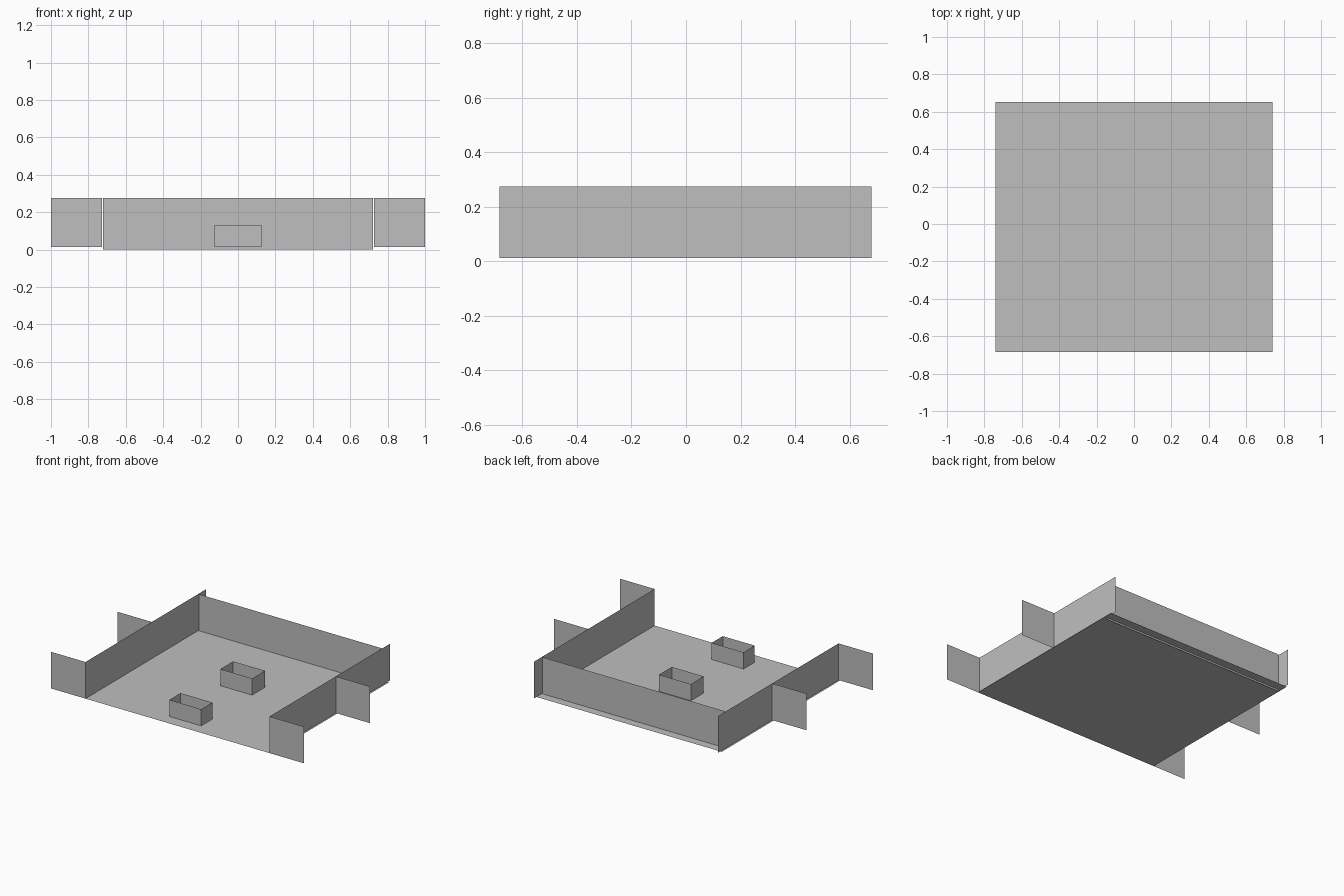
import bpy

cube = bpy.data.objects.get("Cube")
if cube:
    bpy.data.objects.remove(cube, do_unlink=True)

grey = bpy.data.materials.new("plain_grey")
grey.use_nodes = True
grey.diffuse_color = (0.52, 0.52, 0.52, 1)
grey.node_tree.nodes["Principled BSDF"].inputs["Base Color"].default_value = (0.52, 0.52, 0.52, 1)

FLOOR, TOP = 0.013, 0.275
WALL_X, FRONT, MIDDLE, BACK = 0.728, -0.684, 0.066, 0.68


def make(name, verts, faces):
    mesh = bpy.data.meshes.new(name)
    mesh.from_pydata(verts, [], faces)
    mesh.materials.append(grey)
    obj = bpy.data.objects.new(name, mesh)
    bpy.context.collection.objects.link(obj)
    return obj


def panels(name, path, low, high, closed=False):
    """Upright sheet that follows a path on the ground."""
    n = len(path)
    verts = [(x, y, z) for z in (low, high) for x, y in path]
    count = n if closed else n - 1
    faces = [(i, (i + 1) % n, (i + 1) % n + n, i + n) for i in range(count)]
    return make(name, verts, faces)


# Floor sheet
make("floor", [(-0.74, FRONT, FLOOR), (0.74, FRONT, FLOOR),
               (0.74, 0.652, FLOOR), (-0.74, 0.652, FLOOR)], [(0, 1, 2, 3)])

# Back wall, reaching slightly below the floor
panels("back_wall", [(0.722, 0.59), (-0.722, 0.59)], 0, TOP)

# Side walls and the wings that stick out from them
for side, s in (("left", 1), ("right", -1)):
    panels(side + "_side_wall", [(s * WALL_X, y) for y in (FRONT, MIDDLE, BACK)], FLOOR, TOP)
    for place, y in (("front", FRONT), ("middle", MIDDLE)):
        panels(f"{side}_{place}_wing", [(s * WALL_X, y), (s, y)], FLOOR, TOP)

# Open-topped counters on the floor
for name, near, far in (("front_counter", -0.596, -0.47), ("middle_counter", -0.02, 0.125)):
    w = 0.126
    panels(name, [(-w, near), (w, near), (w, far), (-w, far)], FLOOR, 0.132, closed=True)
